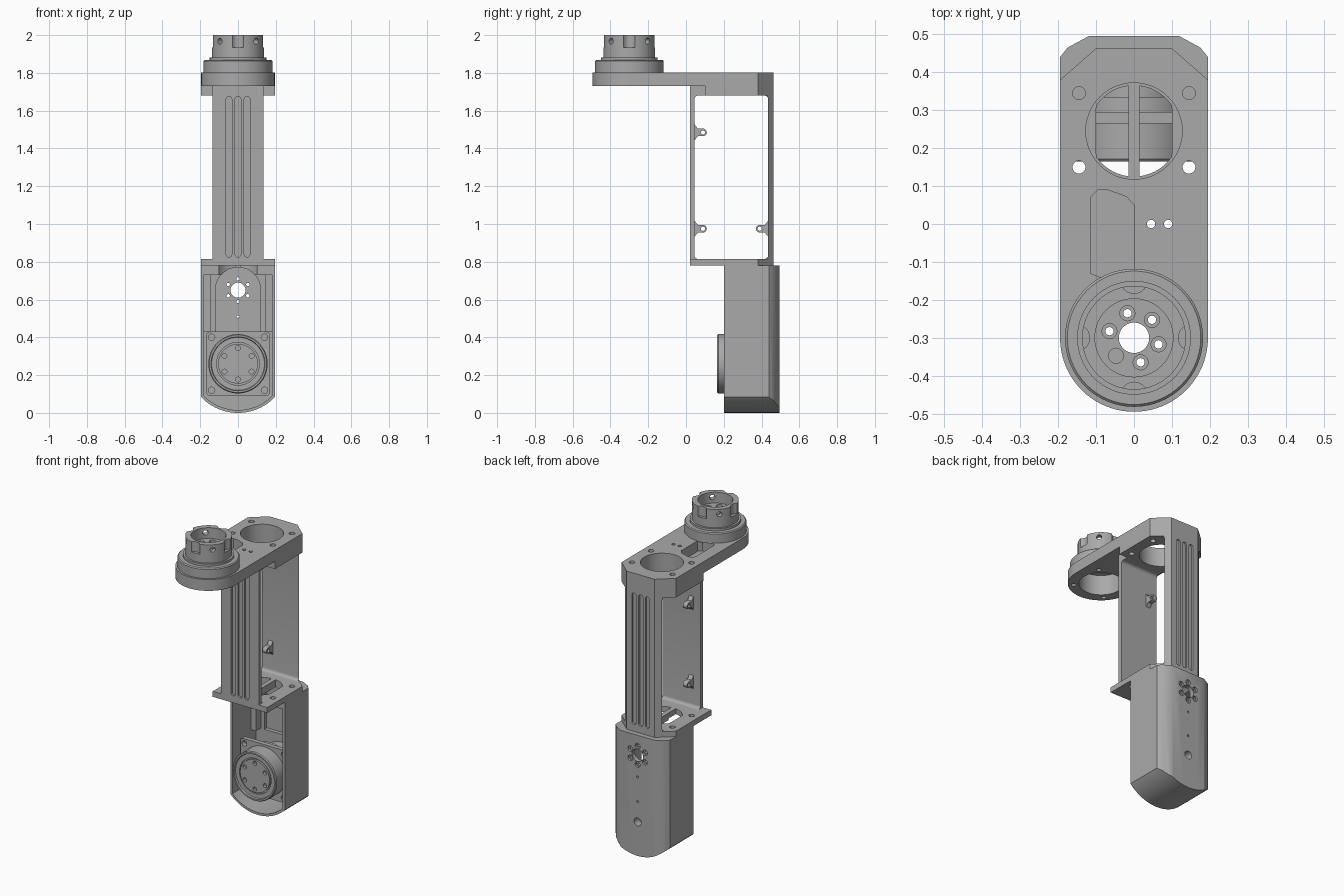
import bpy, bmesh
from math import sin, cos, pi, asin, acos, radians
from mathutils import Matrix

cube = bpy.data.objects.get("Cube")
if cube:
    bpy.data.objects.remove(cube, do_unlink=True)

grey = bpy.data.materials.new("Machined grey")
grey.use_nodes = True
grey.diffuse_color = (0.4, 0.4, 0.4, 1)
for node in grey.node_tree.nodes:
    if node.type == 'BSDF_PRINCIPLED':
        node.inputs["Base Color"].default_value = (0.4, 0.4, 0.4, 1)

PLACE = {'x': lambda u, v, w: (w, u, v),
         'y': lambda u, v, w: (u, w, v),
         'z': lambda u, v, w: (u, v, w)}


def finish(name, bm):
    bmesh.ops.remove_doubles(bm, verts=bm.verts, dist=1e-6)
    bmesh.ops.recalc_face_normals(bm, faces=bm.faces)
    mesh = bpy.data.meshes.new(name)
    bm.to_mesh(mesh)
    bm.free()
    mesh.materials.append(grey)
    obj = bpy.data.objects.new(name, mesh)
    bpy.context.scene.collection.objects.link(obj)
    return obj


def prism(name, pts, axis, lo, hi):
    """Extrude a flat outline along an axis."""
    bm = bmesh.new()
    ends = [[bm.verts.new(PLACE[axis](u, v, w)) for u, v in pts] for w in (lo, hi)]
    for ring in ends:
        bm.faces.new(ring)
    for i in range(len(pts)):
        j = (i + 1) % len(pts)
        bm.faces.new((ends[0][i], ends[0][j], ends[1][j], ends[1][i]))
    return finish(name, bm)


def lathe(name, profile, axis, cu, cv, n=64):
    """Spin a closed (radius, height) profile round an axis."""
    bm = bmesh.new()
    rings = [[bm.verts.new(PLACE[axis](cu + r * cos(2 * pi * k / n), cv + r * sin(2 * pi * k / n), h))
              for r, h in profile] for k in range(n)]
    for k in range(n):
        a, b = rings[k], rings[(k + 1) % n]
        for i in range(len(profile)):
            j = (i + 1) % len(profile)
            if profile[i][0] or profile[j][0]:
                bm.faces.new((a[i], a[j], b[j], b[i]))
    return finish(name, bm)


def arc(cu, cv, r, a0, a1, n):
    return [(cu + r * cos(radians(a0 + (a1 - a0) * i / n)),
             cv + r * sin(radians(a0 + (a1 - a0) * i / n))) for i in range(n + 1)]


def circle(cu, cv, r, n=24):
    return arc(cu, cv, r, 0, 360, n)[:-1]


def rect(u0, u1, v0, v1):
    return [(u0, v0), (u1, v0), (u1, v1), (u0, v1)]


def rrect(u0, u1, v0, v1, r):
    return (arc(u1 - r, v0 + r, r, -90, 0, 6) + arc(u1 - r, v1 - r, r, 0, 90, 6)
            + arc(u0 + r, v1 - r, r, 90, 180, 6) + arc(u0 + r, v0 + r, r, 180, 270, 6))


def combine(target, tools, op='DIFFERENCE'):
    """Apply booleans and discard the tool objects."""
    for tool in tools:
        mod = target.modifiers.new("bool", 'BOOLEAN')
        mod.operation, mod.solver, mod.object = op, 'EXACT', tool
    bpy.context.view_layer.update()
    deps = bpy.context.evaluated_depsgraph_get()
    mesh = bpy.data.meshes.new_from_object(target.evaluated_get(deps))
    target.modifiers.clear()
    target.data = mesh
    for tool in tools:
        bpy.data.objects.remove(tool, do_unlink=True)


def cutter(pts, axis, lo, hi):
    return prism("cutter", pts, axis, lo, hi)


def hole(u, v, r, axis, lo, hi, n=24):
    return cutter(circle(u, v, r, n), axis, lo, hi)


# Column with side window, chamfered at the back
back = [(0.195, 0.38), (0.1, 0.463), (-0.1, 0.463), (-0.195, 0.38)]
bracket = prism("column_bracket", rect(0.02, 0.47, 0.79, 1.75), 'x', -0.135, 0.135)
combine(bracket, [cutter([(-0.195, 0.02), (0.195, 0.02)] + back, 'z', 0.7, 1.9)], 'INTERSECT')
combine(bracket, [cutter(rrect(0.045, 0.435, 0.815, 1.68, 0.02), 'x', -0.3, 0.3)])

# Lower flange, upper block and arm joined to the column
combine(bracket, [
    cutter([(-0.195, 0.02), (0.195, 0.02)] + back, 'z', 0.78, 0.815),
    cutter([(-0.195, 0.1), (0.195, 0.1)] + back, 'z', 1.68, 1.77),
    cutter(arc(0, -0.3, 0.195, 180, 360, 40) + back, 'z', 1.73, 1.803)], 'UNION')


def lightening_slots(lo, hi):
    a = math_angle = acos(0.015 / 0.12) * 180 / pi
    right = [(min(x, 0.1), y) for x, y in arc(0, 0.245, 0.12, -a, a, 24)]
    return [cutter([(s * x, y) for x, y in right], 'z', lo, hi) for s in (-1, 1)]


# Openings in the arm and flange
cuts = lightening_slots(0.7, 0.9)
cuts += [hole(0, 0.245, 0.127, 'z', 1.6, 1.9, 48), hole(0, -0.3, 0.13, 'z', 1.6, 1.9, 48)]
cuts += [hole(s * 0.145, y, 0.017, 'z', 0.7, 1.9) for s in (-1, 1) for y in (0.15, 0.345)]
cuts += [hole(x, 0, 0.011, 'z', 1.6, 1.9, 16) for x in (0.045, 0.09)]
cuts.append(cutter([(-0.115, -0.13), (-0.09, -0.14), (-0.02, -0.14), (0, -0.12), (0, 0.05), (-0.02, 0.072),
                    (-0.07, 0.09), (-0.095, 0.09), (-0.115, 0.07)], 'z', 1.735, 1.9))
cuts += [hole(0.162 * cos(a), -0.3 + 0.162 * sin(a), 0.014, 'z', 1.7, 1.77, 16)
         for a in (radians(45 + 90 * k) for k in range(4))]
# Long grooves on both column walls
for x in (-0.048, 0, 0.048):
    for lo, hi in ((0, 0.032), (0.451, 0.5)):
        cuts.append(cutter(rrect(x - 0.015, x + 0.015, 0.825, 1.675, 0.0149), 'y', lo, hi))
combine(bracket, cuts)

# Cable ears inside the column
for i, (wall, side, z) in enumerate(((0.043, 1, 1.485), (0.043, 1, 0.975), (0.437, -1, 0.975))):
    pts = [(0, -0.045), (0.02, -0.02)] + arc(0.047, 0, 0.02, -90, 90, 12) + [(0.02, 0.02), (0, 0.045)]
    ear = prism("cable_ear_%d" % (i + 1), [(wall + side * u, z + v) for u, v in pts], 'x', -0.085, -0.055)
    combine(ear, [hole(wall + side * 0.047, z, 0.011, 'x', -0.2, 0.2, 16)])


# Lower housing: round-bottomed shell, open at the front
def shell(half, r, top):
    a = asin(half / r) * 180 / pi
    return arc(0, 0.27, r, -90 - a, -90 + a, 32) + [(half, top), (-half, top)]


housing = prism("lower_housing", shell(0.195, 0.27, 0.78), 'y', 0.2, 0.6)
combine(housing, [cutter([(-0.195, 0.1), (0.195, 0.1), (0.195, 0.44), (0.175, 0.465), (0.12, 0.495),
                          (-0.12, 0.495), (-0.175, 0.465), (-0.195, 0.44)], 'z', -0.1, 0.9)], 'INTERSECT')
arch = arc(0, 0.65, 0.12, 0, 180, 32) + [(-0.12, 0.43), (0.12, 0.43)]
cuts = [cutter(shell(0.18, 0.255, 0.73), 'y', 0.1, 0.44), cutter(arch, 'y', 0.1, 0.465)]
cuts += lightening_slots(0.72, 0.85)
cuts += [hole(0, 0.65, 0.04, 'y', 0.4, 0.6)]
cuts += [hole(0.06 * cos(a), 0.65 + 0.06 * sin(a), r, 'y', lo, 0.6, 16)
         for a in (radians(30 + 60 * k) for k in range(6)) for r, lo in ((0.009, 0.4), (0.018, 0.482))]
cuts += [hole(0, z, r, 'y', 0.4, 0.6, 16) for z, r in ((0.51, 0.007), (0.35, 0.007), (0.22, 0.026))]
combine(housing, cuts)

# Side shelves inside the housing
for name, s in (("left_shelf", 1), ("right_shelf", -1)):
    prism(name, rect(s * 0.145, s * 0.185, 0.43, 0.735), 'y', 0.39, 0.445)

# Joint motor facing forward
motor = lathe("joint_motor", [(0, 0.172), (0.105, 0.172), (0.105, 0.185), (0.113, 0.185), (0.113, 0.176),
                              (0.14, 0.176), (0.143, 0.165), (0.152, 0.165), (0.157, 0.171), (0.157, 0.335),
                              (0.12, 0.335), (0.12, 0.445), (0, 0.445)], 'y', 0, 0.26)
combine(motor, [hole(0.083 * cos(a), 0.26 + 0.083 * sin(a), 0.013, 'y', 0.1, 0.19, 16)
                for a in (radians(30 + 60 * k) for k in range(6))])
flange = prism("motor_flange", rrect(-0.168, 0.168, 0.09, 0.43, 0.02), 'y', 0.265, 0.295)
combine(flange, [hole(0, 0.26, 0.15, 'y', 0.2, 0.4, 48)]
        + [hole(s * 0.14, z, 0.017, 'y', 0.2, 0.4) for s in (-1, 1) for z in (0.12, 0.4)])

# Output hub on the arm end
hub = lathe("output_hub", [(0.13, 1.8), (0.182, 1.8), (0.182, 1.862), (0.176, 1.868), (0.15, 1.868),
                           (0.15, 1.882), (0.137, 1.882), (0.137, 2.0), (0.103, 2.0), (0.103, 1.93),
                           (0.04, 1.93), (0.04, 1.86), (0.13, 1.86)], 'z', 0, -0.3)
cuts = []
for k in range(6):
    a = radians(45 + 60 * k)
    cuts += [hole(0.067 * cos(a), -0.3 + 0.067 * sin(a), r, 'z', lo, 1.97, 16)
             for r, lo in ((0.011, 1.8), (0.02, 1.91))]
for k in range(4):
    a = radians(90 * k)
    cuts.append(hole(0.153 * cos(a), -0.3 + 0.153 * sin(a), 0.036, 'z', 1.935, 2.1))
    pin = hole(0, 1.968, 0.016, 'x', 0.05, 0.2, 16)
    pin.data.transform(Matrix.Translation((0, -0.3, 0)) @ Matrix.Rotation(a + pi / 4, 4, 'Z'))
    cuts.append(pin)
combine(hub, cuts)

# Smooth round surfaces, keep edges sharp
bpy.ops.object.select_all(action='DESELECT')
for obj in (o for o in bpy.context.scene.objects if o.type == 'MESH'):
    obj.select_set(True)
    bpy.context.view_layer.objects.active = obj
bpy.ops.object.shade_smooth_by_angle(angle=radians(30))
